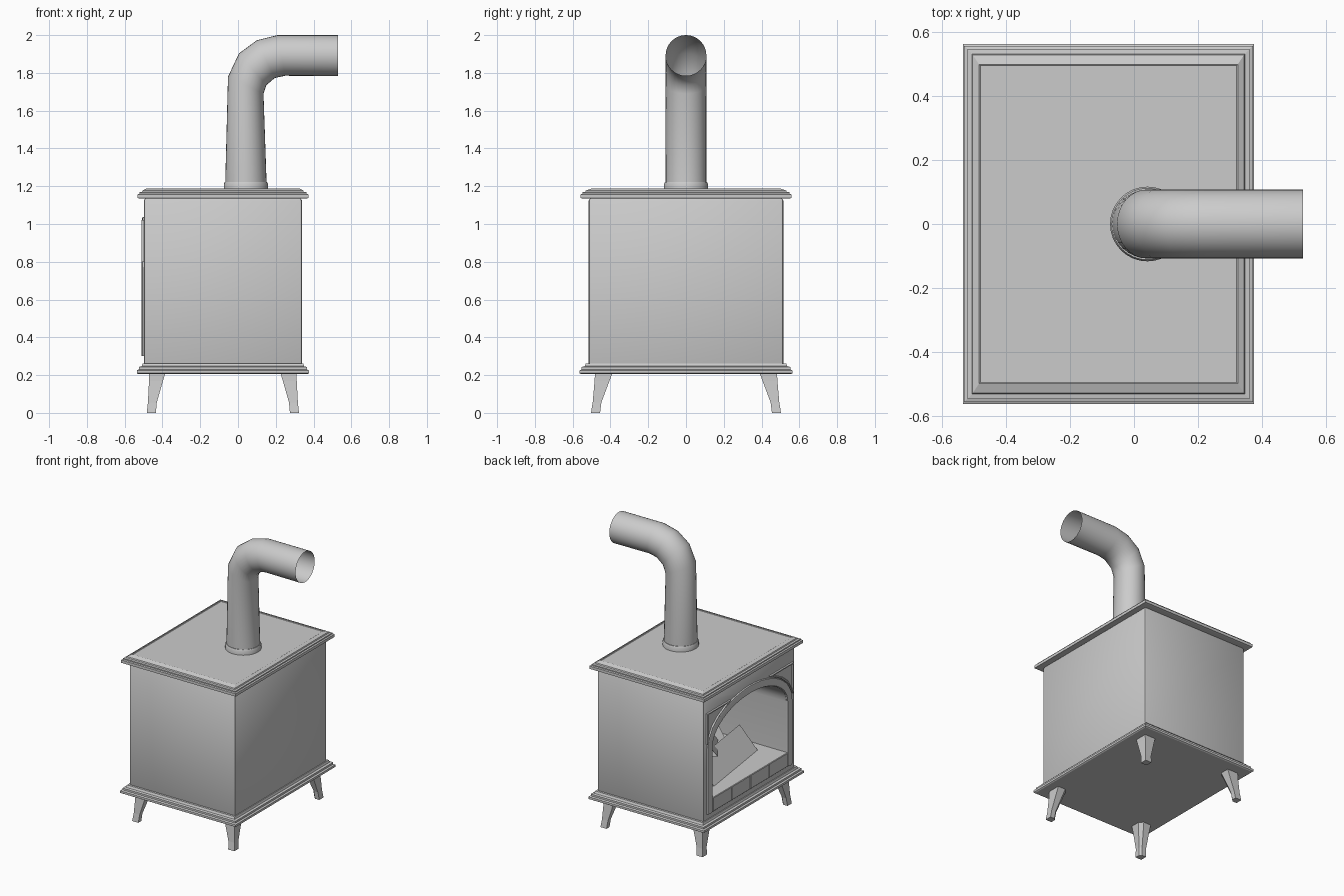
import bpy, bmesh, math
from mathutils import Vector, Matrix

if "Cube" in bpy.data.objects:
    bpy.data.objects.remove(bpy.data.objects["Cube"])

CX = -0.08  # centre of the firebox along x


def finish(name, bm, smooth=None):
    bmesh.ops.recalc_face_normals(bm, faces=bm.faces[:])
    me = bpy.data.meshes.new(name)
    bm.to_mesh(me)
    bm.free()
    ob = bpy.data.objects.new(name, me)
    bpy.context.collection.objects.link(ob)
    if smooth:
        bpy.ops.object.select_all(action='DESELECT')
        ob.select_set(True)
        bpy.context.view_layer.objects.active = ob
        bpy.ops.object.shade_smooth_by_angle(angle=math.radians(smooth))
    return ob


def loft(name, rings, caps=True, smooth=None):
    """Skin a list of closed rings that share a vertex count."""
    bm = bmesh.new()
    vs = [[bm.verts.new(p) for p in r] for r in rings]
    n = len(vs[0])
    for a, b in zip(vs, vs[1:]):
        for i in range(n):
            j = (i + 1) % n
            bm.faces.new((a[i], a[j], b[j], b[i]))
    if caps:
        bm.faces.new(vs[0])
        bm.faces.new(vs[-1])
    return finish(name, bm, smooth)


def rect(x0, x1, y0, y1, z):
    return [(x0, y0, z), (x1, y0, z), (x1, y1, z), (x0, y1, z)]


def slab(name, profile):
    """Rectangular moulding from (half x, half y, z) steps."""
    return loft(name, [rect(CX - hx, CX + hx, -hy, hy, z) for hx, hy, z in profile])


def arch(grow, z0, n=24):
    """Arched outline in (y, z), from bottom right to bottom left."""
    pts = [(-0.42 - grow, z0)]
    for i in range(n + 1):
        t = math.pi * i / n
        pts.append((-(0.42 + grow) * math.cos(t), 0.76 + (0.22 + grow) * math.sin(t)))
    return pts + [(0.42 + grow, z0)]


# Base plate and top plate mouldings
slab("base_plate", [(.448, .555, .205), (.456, .563, .21), (.456, .563, .225), (.445, .552, .23),
                    (.445, .552, .243), (.430, .537, .247), (.425, .53, .262)])
slab("top_plate", [(.44, .545, 1.135), (.452, .558, 1.137), (.452, .558, 1.157), (.442, .548, 1.16),
                   (.442, .548, 1.168), (.428, .533, 1.17), (.425, .53, 1.178),
                   (.405, .50, 1.188), (.401, .496, 1.185)])

# Firebox body with an arched chamber cut into the -x face
body = slab("firebox", [(.418, .515, .25), (.418, .515, 1.125), (.41, .507, 1.14)])
bev = body.modifiers.new("bevel", 'BEVEL')
bev.width = 0.01
bev.segments = 2
bev.limit_method = 'ANGLE'
outline = arch(0, 0.40)
cutter = loft("chamber_cutter", [[(x, y, z) for y, z in outline] for x in (-0.7, 0.2)])
cutter.hide_render = True
cutter.hide_viewport = False
cutter.display_type = 'WIRE'
cut = body.modifiers.new("chamber", 'BOOLEAN')
cut.operation = 'DIFFERENCE'
cut.solver = 'EXACT'
cut.object = cutter
bpy.context.view_layer.update()
cut_mesh = bpy.data.meshes.new_from_object(body.evaluated_get(bpy.context.evaluated_depsgraph_get()))
body.modifiers.clear()
body.data = cut_mesh
bpy.data.objects.remove(cutter)
bpy.ops.object.select_all(action='DESELECT')
body.select_set(True)
bpy.context.view_layer.objects.active = body
bpy.ops.object.shade_smooth_by_angle(angle=math.radians(30))

# Raised arch moulding around the opening
rings = []
for g, x in ((0.06, -0.495), (0.055, -0.506), (0.03, -0.512), (0.005, -0.506), (0.0, -0.495)):
    rings.append([(x, y, z) for y, z in arch(g, 0.30)])
bm = bmesh.new()
vs = [[bm.verts.new(p) for p in r] for r in rings]
for a, b in zip(vs, vs[1:]):
    for i in range(len(a) - 1):
        bm.faces.new((a[i], a[i + 1], b[i + 1], b[i]))
finish("door_arch_moulding", bm, 40)

# Row of tiles below the opening
for k in range(4):
    y0 = -0.42 + 0.21 * k
    ring = lambda x, d: [(x, y0 + d, .30 + d), (x, y0 + .21 - d, .30 + d),
                         (x, y0 + .21 - d, .40 - d), (x, y0 + d, .40 - d)]
    loft(f"door_sill_tile_{k + 1}", [ring(-.49, 0), ring(-.505, 0), ring(-.509, .004)])

# Corner spandrel panels with a sunken centre
for s, side in ((1, "left"), (-1, "right")):
    pts = [(.485, 1.02), (.485, .80), (.43, .89), (.35, .955), (.22, 1.02)]
    cen = (.425, .97)
    ring = lambda x, k: [(x, s * (cen[0] + (y - cen[0]) * k), cen[1] + (z - cen[1]) * k) for y, z in pts]
    loft(f"spandrel_{side}", [ring(-.49, 1), ring(-.511, 1), ring(-.511, .85), ring(-.502, .75)])

# Four splayed legs
for sx in (-1, 1):
    for sy in (-1, 1):
        rings = []
        for z, ix, ox, iy, oy in ((.21, .305, .39, .39, .482), (.17, .317, .391, .405, .484),
                                  (.055, .35, .397, .448, .494), (0, .355, .403, .455, .503)):
            c = (ox - ix) * .3
            rings.append([(CX + sx * x, sy * y, z) for x, y in
                          ((ox, oy), (ix, oy), (ix, iy + c), (ix + c, iy), (ox, iy))])
        loft(f"leg_{'back' if sy > 0 else 'front'}_{'right' if sx > 0 else 'left'}", rings)

# Flue pipe: each section runs between an outer and an inner point in x, z
SIDES = 32
sections = [(-.068, 1.20, .152, 1.20), (-.053, 1.78, .135, 1.69), (.005, 1.903, .15, 1.735),
            (.10, 1.973, .195, 1.773), (.21, 2.0, .25, 1.785), (.53, 2.0, .53, 1.783)]
rings = []
for ax, az, bx, bz in sections:
    c, h = Vector(((ax + bx) / 2, 0, (az + bz) / 2)), Vector(((ax - bx) / 2, 0, (az - bz) / 2))
    rings.append([c + h * math.cos(t) + Vector((0, .108 * math.sin(t), 0))
                  for t in (2 * math.pi * i / SIDES for i in range(SIDES))])
loft("flue_pipe", rings, caps=False, smooth=50)

# Flue collar
loft("flue_collar", [[(.042 + r * math.cos(2 * math.pi * i / SIDES), r * math.sin(2 * math.pi * i / SIDES), z)
                      for i in range(SIDES)]
                     for r, z in ((.117, 1.18), (.117, 1.212), (.112, 1.222), (.104, 1.222))], smooth=40)

# Split logs in the chamber: triangular prisms
for k, (loc, turn, tilt, length) in enumerate((((-.27, -.02, .455), 8, 0, .62),
                                               ((-.02, .02, .455), -10, 0, .60),
                                               ((-.15, .03, .57), 35, 12, .50))):
    m = Matrix.Translation(loc) @ Matrix.Rotation(math.radians(turn), 4, 'Z') @ Matrix.Rotation(math.radians(tilt), 4, 'X')
    sec = [(-.10, -.055), (.10, -.055), (.03, .10)]
    loft(f"log_{k + 1}", [[m @ Vector((x, y, z)) for x, z in sec] for y in (-length / 2, length / 2)])
